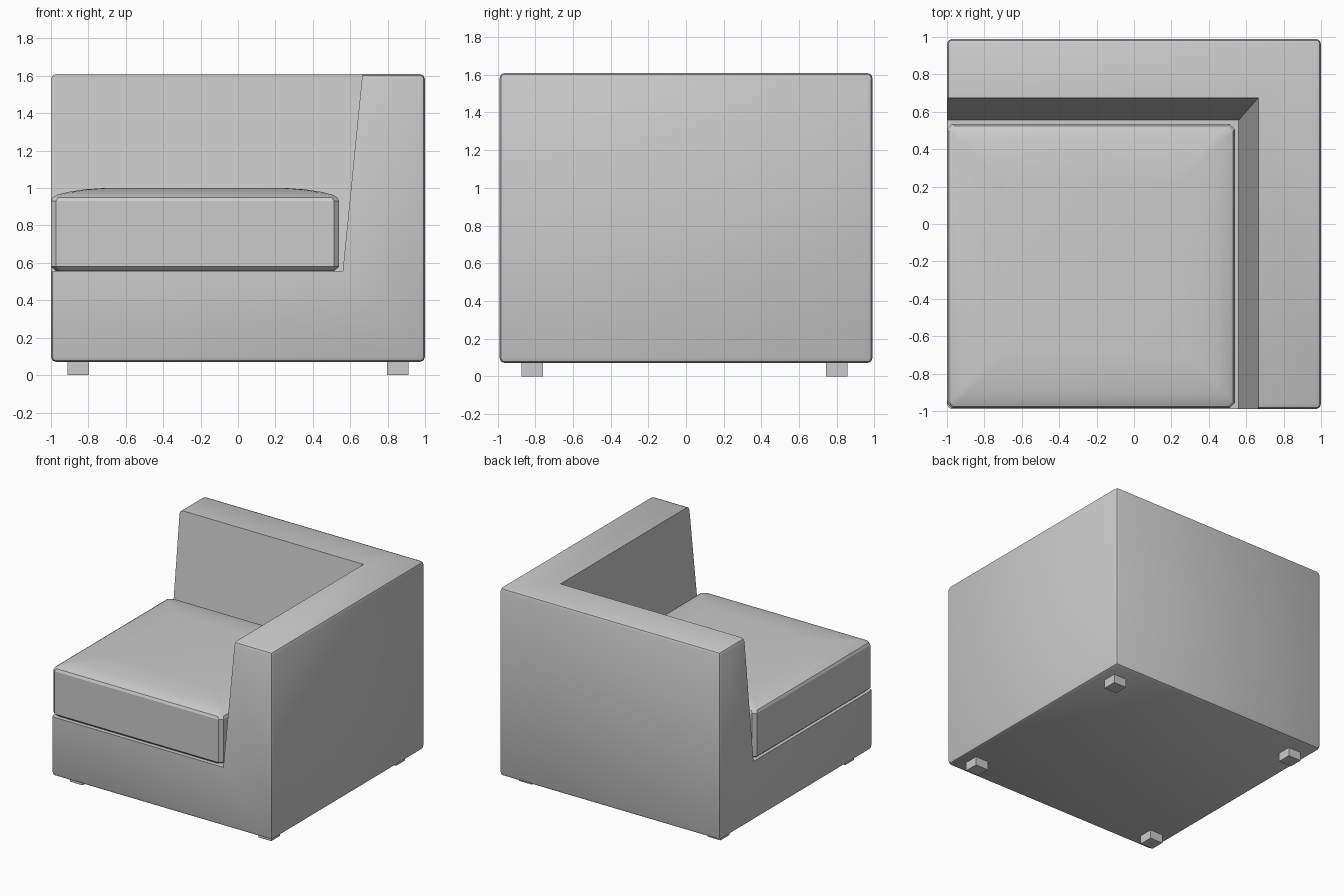
import bpy
import bmesh

cube = bpy.data.objects.get("Cube")
if cube:
    bpy.data.objects.remove(cube)

fabric = bpy.data.materials.new("grey_fabric")
fabric.use_nodes = True
grey = (0.6, 0.6, 0.6, 1)
fabric.diffuse_color = grey
fabric.node_tree.nodes["Principled BSDF"].inputs["Base Color"].default_value = grey


def finish(bm, name):
    bmesh.ops.recalc_face_normals(bm, faces=bm.faces)
    mesh = bpy.data.meshes.new(name)
    bm.to_mesh(mesh)
    bm.free()
    obj = bpy.data.objects.new(name, mesh)
    bpy.context.collection.objects.link(obj)
    mesh.materials.append(fabric)
    bpy.ops.object.select_all(action="DESELECT")
    obj.select_set(True)
    bpy.context.view_layer.objects.active = obj
    bpy.ops.object.shade_smooth_by_angle(angle=0.4)
    return obj


# Body: base, back and one arm as a single solid with a sloped notch
X, Y, BOTTOM, SEAT, TOP = 1.0, 0.99, 0.07, 0.555, 1.61
bm = bmesh.new()


def ring(points, z):
    return [bm.verts.new((x, y, z)) for x, y in points]


low = ring([(-X, -Y), (X, -Y), (X, Y), (-X, Y)], BOTTOM)
seat = ring([(-X, -Y), (0.56, -Y), (0.56, 0.555), (-X, 0.555)], SEAT)
top = ring([(0.665, -Y), (X, -Y), (X, Y), (-X, Y), (-X, 0.675), (0.665, 0.675)], TOP)
for face in (
    low[::-1], seat, top,
    [low[0], low[1], top[1], top[0], seat[1], seat[0]],    # front
    [low[1], low[2], top[2], top[1]],                      # outer arm side
    [low[2], low[3], top[3], top[2]],                      # back
    [low[3], low[0], seat[0], seat[3], top[4], top[3]],    # open side
    [seat[1], top[0], top[5], seat[2]],                    # inner arm
    [seat[2], top[5], top[4], seat[3]],                    # inner back
):
    bm.faces.new(face)


# Soften the outer edges, leaving the notch crisp
def on_outside(edge):
    mid = (edge.verts[0].co + edge.verts[1].co) / 2
    planes = (abs(abs(mid.x) - X) < 0.001, abs(abs(mid.y) - Y) < 0.001,
              abs(mid.z - BOTTOM) < 0.001, abs(mid.z - TOP) < 0.001)
    return sum(planes) > 1


bmesh.ops.bevel(bm, geom=[e for e in bm.edges if on_outside(e)], offset=0.028,
                segments=2, profile=0.5, affect="EDGES", clamp_overlap=True)
finish(bm, "sofa_body")

# Seat cushion: stacked chamfered rings forming a shallow dome
x0, x1, y0, y1 = -1.0, 0.54, -0.985, 0.535
bm = bmesh.new()
rings = []
for inset, z in ((0.025, 0.557), (0, 0.58), (0, 0.93), (0.01, 0.95), (0.03, 0.963),
                 (0.09, 0.979), (0.18, 0.993), (0.28, 1.0)):
    a, b, c, d = x0 + inset, x1 - inset, y0 + inset, y1 - inset
    k = 0.028
    rings.append(ring([(a + k, c), (b - k, c), (b, c + k), (b, d - k),
                       (b - k, d), (a + k, d), (a, d - k), (a, c + k)], z))
for lower, upper in zip(rings, rings[1:]):
    for i in range(8):
        j = (i + 1) % 8
        bm.faces.new([lower[i], lower[j], upper[j], upper[i]])
bm.faces.new(rings[0][::-1])
bm.faces.new(rings[-1])
finish(bm, "seat_cushion")

# Four short square feet
for side, x in (("right", -0.855), ("left", 0.855)):
    for end, y in (("front", -0.815), ("back", 0.8)):
        bm = bmesh.new()
        bmesh.ops.create_cube(bm, size=1)
        bmesh.ops.scale(bm, vec=(0.115, 0.115, 0.08), verts=bm.verts)
        bmesh.ops.translate(bm, vec=(x, y, 0.04), verts=bm.verts)
        finish(bm, f"{end}_{side}_foot")
